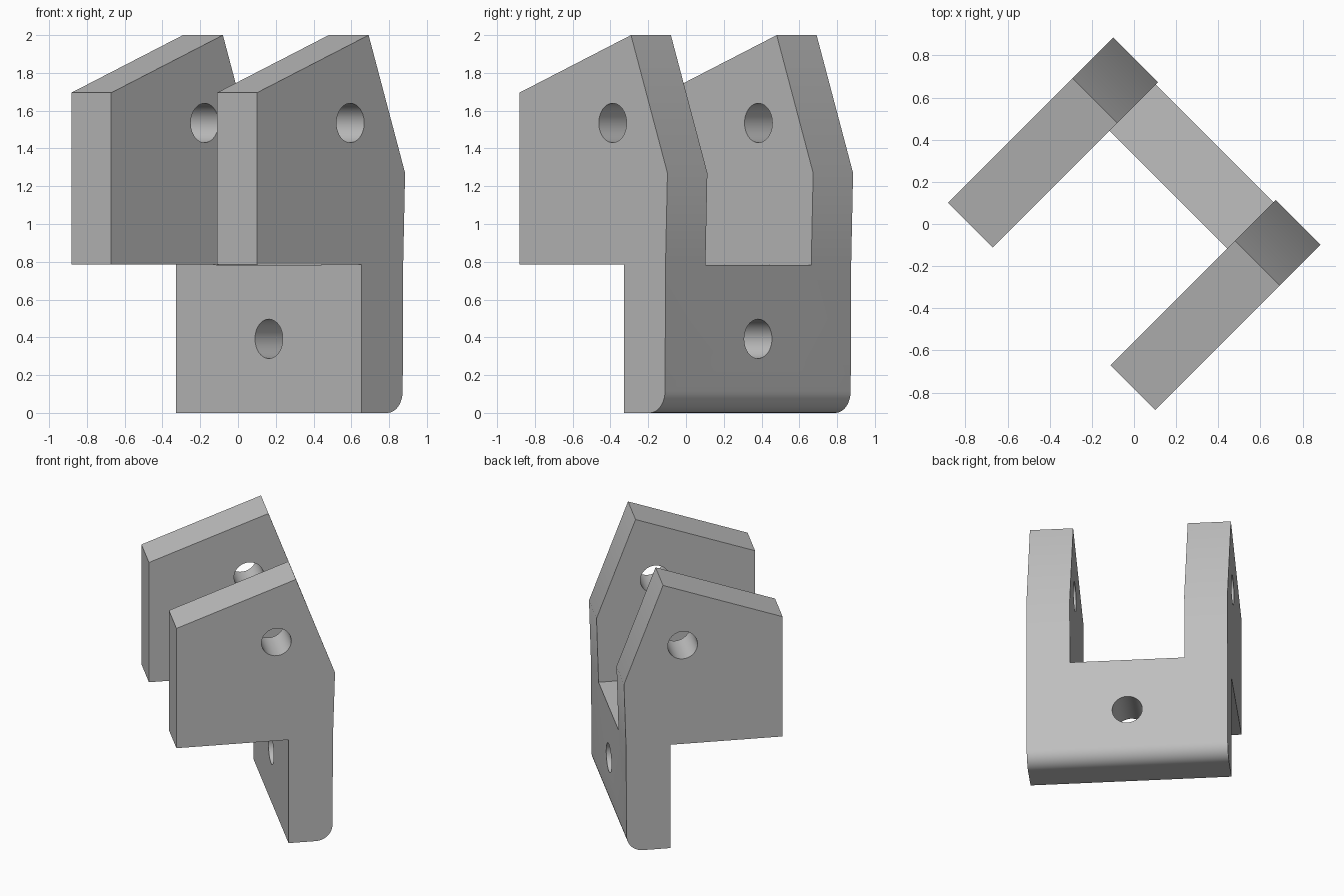
import bpy, bmesh, math
from mathutils import Matrix, Vector

cube = bpy.data.objects.get("Cube")
if cube:
    bpy.data.objects.remove(cube, do_unlink=True)

HALF_W, INNER = 0.695, 0.396      # outer half width, half width of the slot
HOLE_R = 0.104
TURN = Matrix.Rotation(math.radians(45), 4, 'Z')   # bracket stands diagonally

grey = bpy.data.materials.new("matte grey")
grey.use_nodes = True
colour = (0.52, 0.52, 0.52, 1)
grey.diffuse_color = colour
grey.node_tree.nodes["Principled BSDF"].inputs["Base Color"].default_value = colour


def add_object(name, bm):
    bmesh.ops.recalc_face_normals(bm, faces=bm.faces)
    mesh = bpy.data.meshes.new(name)
    bm.to_mesh(mesh)
    bm.free()
    mesh.materials.append(grey)
    obj = bpy.data.objects.new(name, mesh)
    bpy.context.collection.objects.link(obj)
    return obj


def prism(name, profile, half):
    """Extrude an x-z profile symmetrically along y."""
    bm = bmesh.new()
    face = bm.faces.new([bm.verts.new((x, -half, z)) for x, z in profile])
    grown = bmesh.ops.extrude_face_region(bm, geom=[face])["geom"]
    bmesh.ops.translate(bm, vec=Vector((0, 2 * half, 0)),
                        verts=[v for v in grown if isinstance(v, bmesh.types.BMVert)])
    return add_object(name, bm)


def drill(name, centre, axis):
    bm = bmesh.new()
    spin = Matrix.Rotation(math.pi / 2, 4, axis)
    bmesh.ops.create_cone(bm, cap_ends=True, segments=48, radius1=HOLE_R, radius2=HOLE_R,
                          depth=2.4, matrix=Matrix.Translation(centre) @ spin)
    return add_object(name, bm)


# Side outline: overhanging cheek, sloped top, back plate with a rounded heel
R = 0.115
heel = [(0.538 - R + R * math.cos(a), R - R * math.sin(a))
        for a in (math.pi / 2 * i / 10 for i in range(11))]
outline = [(0.231, 0), (0.231, 0.785), (-0.553, 0.785), (-0.553, 1.695),
           (0.283, 2), (0.556, 1.27), (0.542, 0.8)] + heel
bracket = prism("clevis_bracket", outline, HALF_W)

# Slot between the cheeks, cross hole through both cheeks, hole in the back plate
cutters = [
    prism("slot_cutter", [(-1, 0.784), (1, 0.784), (1, 2.3), (-1, 2.3)], INNER),
    drill("cheek_hole_cutter", (0.146, 0, 1.535), 'X'),
    drill("plate_hole_cutter", (0.4, 0, 0.392), 'Y'),
]
bpy.ops.object.select_all(action='DESELECT')
bracket.select_set(True)
bpy.context.view_layer.objects.active = bracket
for cutter in cutters:
    cutter.hide_render = True
    mod = bracket.modifiers.new(cutter.name, 'BOOLEAN')
    mod.operation = 'DIFFERENCE'
    mod.solver = 'EXACT'
    mod.object = cutter
    bpy.ops.object.modifier_apply(modifier=mod.name)
for cutter in cutters:
    bpy.data.objects.remove(cutter, do_unlink=True)

bracket.data.transform(TURN)
bpy.ops.object.shade_smooth_by_angle(angle=math.radians(30))
